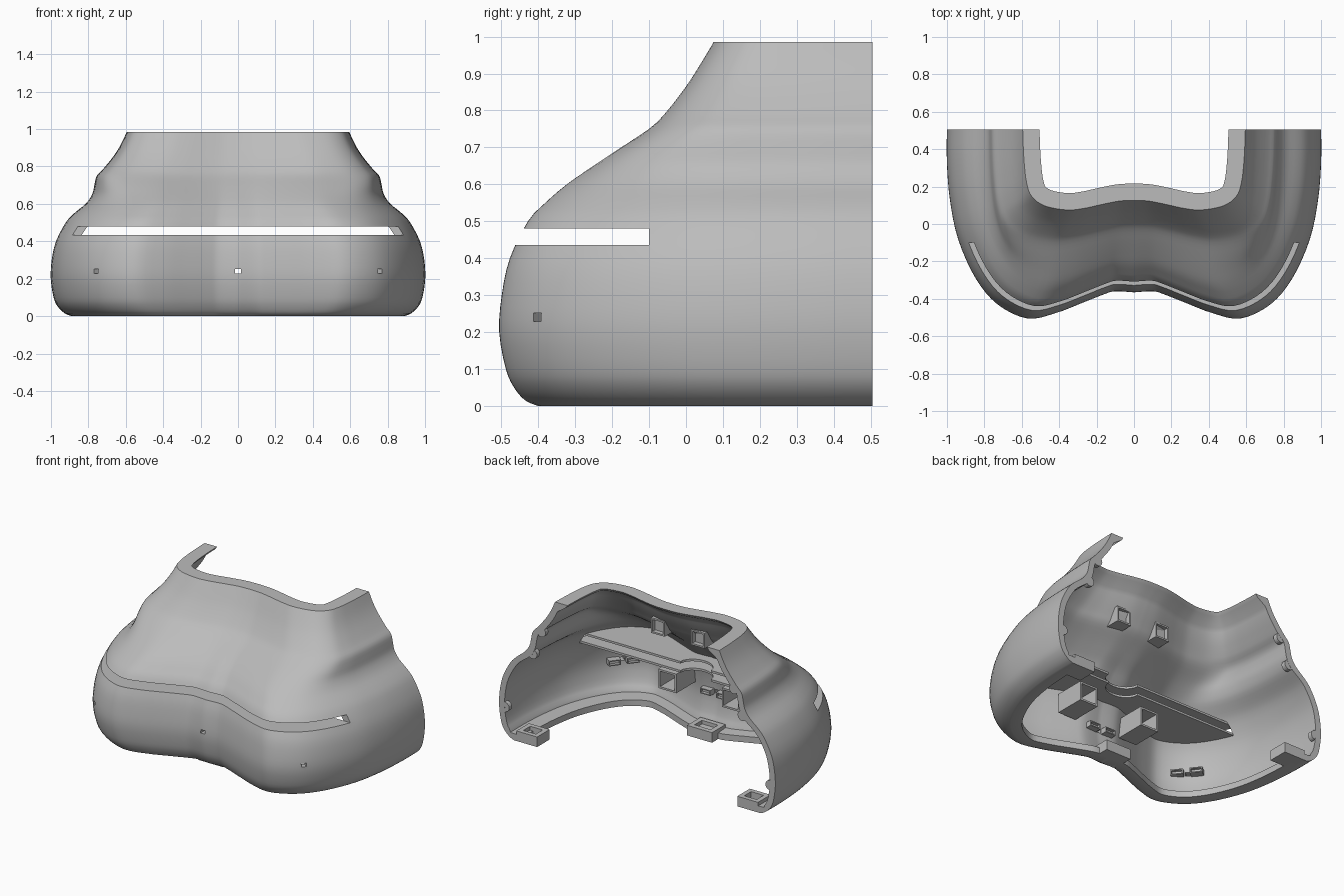
import bpy, bmesh, math
from mathutils import Vector, Matrix

cube = bpy.data.objects.get("Cube")
if cube:
    bpy.data.objects.remove(cube, do_unlink=True)

grey = bpy.data.materials.new("plain grey")
grey.use_nodes = True
grey.diffuse_color = (0.5, 0.5, 0.5, 1)
grey.node_tree.nodes["Principled BSDF"].inputs["Base Color"].default_value = (0.5, 0.5, 0.5, 1)


def spline(pts, steps):
    """Smooth curve through the given points."""
    pts = [Vector(p) for p in pts]
    out = []
    for i in range(len(pts) - 1):
        a, b, c, d = pts[max(i - 1, 0)], pts[i], pts[i + 1], pts[min(i + 2, len(pts) - 1)]
        for k in range(steps):
            t = k / steps
            out.append(0.5 * (2 * b + (c - a) * t + (2 * a - 5 * b + 4 * c - d) * t * t
                              + (3 * b - a - 3 * c + d) * t ** 3))
    return out + [pts[-1]]


# Half plans from the back edge to the middle of the front: share of width, share of depth
low_plan = spline([(1, 0), (1, .17), (.984, .37), (.94, .58), (.848, .785), (.73, .925), (.57, 1),
                   (.42, .972), (.27, .915), (.16, .872), (.1, .856), (0, .862)], 4)
top_plan = spline([(1, 0), (.995, .22), (.985, .44), (.965, .66), (.92, .83), (.8, .95), (.6, 1),
                   (.45, .98), (.3, .935), (.18, .9), (.1, .885), (0, .88)], 4)
# Height, half width, front y
rise = spline([(0, .89, -.4), (.015, .925, -.435), (.05, .962, -.465), (.1, .985, -.487),
               (.2, 1, -.505), (.3, .995, -.498), (.4, .972, -.476), (.5, .92, -.427),
               (.55, .875, -.38), (.6, .815, -.322), (.65, .78, -.25), (.7, .768, -.175),
               (.75, .755, -.1), (.79, .718, -.058), (.86, .662, -.003), (.92, .625, .036),
               (.985, .595, .075)], 3)
BACK = .505
THICK = .04
HALF = len(low_plan) - 1
COLS = 2 * HALF + 1


def outer(c, z):
    """Point of the outer surface at column c and height z."""
    z = min(max(z, 0), .985)
    for a, b in zip(rise, rise[1:]):
        if z <= b.x:
            break
    r = a.lerp(b, (z - a.x) / (b.x - a.x))
    f = min(max((z - .5) / .3, 0), 1)
    f = f * f * (3 - 2 * f)
    i = c if c <= HALF else 2 * HALF - c
    p = low_plan[i].lerp(top_plan[i], f)
    return Vector((r.y * p.x * (1 if c <= HALF else -1), BACK + (r.z - BACK) * p.y, z))


def inner(c, z, thick, slope=True):
    """Outer point moved level into the shell."""
    p = outer(c, z)
    along = outer(min(c + 1, COLS - 1), z) - outer(max(c - 1, 0), z)
    n = along.cross(outer(c, z + .02) - outer(c, z - .02)).normalized()
    flat = Vector((n.x, n.y, 0))
    d = min(thick / max(flat.length, .1), thick * 2.1) if slope else thick
    flat.normalize()
    if c in (0, COLS - 1):
        flat = Vector((math.copysign(1, p.x), 0, 0))
    elif flat.dot(p - Vector((0, .6, z))) < 0:
        flat = -flat
    q = p - flat * d
    q.y = min(q.y, BACK)
    return q


def make(name, bm):
    bmesh.ops.recalc_face_normals(bm, faces=bm.faces[:])
    me = bpy.data.meshes.new(name)
    bm.to_mesh(me)
    bm.free()
    me.materials.append(grey)
    ob = bpy.data.objects.new(name, me)
    bpy.context.collection.objects.link(ob)
    return ob


def box(name, centre, size, turn=0, pocket=None, rim=.02, depth=.05, lean=0):
    """Box, with an optional square pocket in one face and a sloped upper front."""
    bm = bmesh.new()
    bmesh.ops.create_cube(bm, size=1)
    bmesh.ops.scale(bm, vec=size, verts=bm.verts[:])
    for v in bm.verts:
        if v.co.y < 0 and v.co.z > 0:
            v.co.y += lean
    if pocket:
        way = Vector(pocket)
        bm.normal_update()
        face = max(bm.faces, key=lambda f: f.normal.dot(way))
        bmesh.ops.inset_individual(bm, faces=[face], thickness=rim)
        new = bmesh.ops.extrude_discrete_faces(bm, faces=[face])["faces"][0]
        bmesh.ops.translate(bm, vec=way * -depth, verts=new.verts[:])
    bmesh.ops.rotate(bm, matrix=Matrix.Rotation(turn, 3, 'Z'), verts=bm.verts[:])
    bmesh.ops.translate(bm, vec=centre, verts=bm.verts[:])
    return make(name, bm)


# Shell: outer wall, top flange, inner wall and floor lip as one closed section
heights = [r.x for r in rise]
wall = [z for z in reversed(heights) if .06 < z < .91]
bm = bmesh.new()
grid = []
for c in range(COLS):
    ring = [outer(c, z) for z in heights]
    ring += [inner(c, .985, .09, False), inner(c, .965, .085, False), inner(c, .925, THICK)]
    ring += [inner(c, z, THICK) for z in wall]
    lip = inner(c, 0, .065, False)
    ring += [inner(c, .045, THICK, False), lip + Vector((0, 0, .04)), lip]
    grid.append([bm.verts.new(p) for p in ring])
n = len(grid[0])
for a, b in zip(grid, grid[1:]):
    for k in range(n):
        bm.faces.new((a[k], a[(k + 1) % n], b[(k + 1) % n], b[k]))
bm.faces.new(grid[0])
bm.faces.new(grid[-1])
shell = make("shell", bm)

# Front slot and three small sensor holes
sensors = [(0, -.36, 0), (.755, -.4, math.radians(52)), (-.755, -.4, math.radians(-52))]
cutters = [box("slot_cutter", (0, -.6, .4575), (2.4, 1, .045))]
for x, y, turn in sensors:
    cutters.append(box("hole_cutter", (x, y, .24), (.03, .3, .022), turn))
for cutter in cutters:
    mod = shell.modifiers.new("cut", 'BOOLEAN')
    mod.operation = 'DIFFERENCE'
    mod.solver = 'EXACT'
    mod.object = cutter
    bpy.context.view_layer.objects.active = shell
    bpy.ops.object.modifier_apply(modifier=mod.name)
    bpy.data.objects.remove(cutter, do_unlink=True)
bpy.ops.object.select_all(action='DESELECT')
shell.select_set(True)
bpy.context.view_layer.objects.active = shell
bpy.ops.object.shade_smooth_by_angle(angle=math.radians(32))

# Two thin shelves holding the slot between them, notched in the middle
for name, z in (("lower_shelf", .421), ("upper_shelf", .48)):
    rim = [inner(c, z, .025) for c in range(COLS)]
    rim = [p for p in rim if p.y < -.1]
    pts = [Vector((rim[0].x + .01, -.1, z))] + rim + [Vector((rim[-1].x - .01, -.1, z))]
    for k in range(13):
        a = math.pi * (1 + k / 12)
        pts.append(Vector((.11 * math.cos(a), -.1 + .09 * math.sin(a), z)))
    bm = bmesh.new()
    face = bm.faces.new([bm.verts.new(p) for p in pts])
    top = bmesh.ops.extrude_face_region(bm, geom=[face])["geom"]
    bmesh.ops.translate(bm, vec=(0, 0, .014),
                        verts=[v for v in top if isinstance(v, bmesh.types.BMVert)])
    make(name, bm)

# Sensor clips either side of each hole
for x, y, turn in sensors:
    inward = Vector((-math.sin(turn), math.cos(turn), 0))
    along = Vector((math.cos(turn), math.sin(turn), 0))
    for s in (-1, 1):
        spot = Vector((x, y, .24)) + inward * .055 + along * s * .058
        box("sensor_clip", spot, (.075, .05, .035), turn, (0, 1, 0), .009, .02)

for s in (-1, 1):
    # Open sockets, upper and lower pairs
    box("upper_socket", (s * .145, .035, .78), (.1, .1, .1), 0, (0, 1, 0), .015, .03, .075)
    box("lower_socket", (s * .23, -.235, .32), (.13, .2, .125), 0, (0, 1, 0), .017, .16)
    # Rear floor tabs
    box("rear_tab", (s * .8, .44, .033), (.15, .13, .066), 0, (0, 0, 1), .042, .05)
    # Round lugs along the back edge
    for z in (.76, .6, .2):
        bm = bmesh.new()
        bmesh.ops.create_cone(bm, cap_ends=True, segments=20, radius1=.032, radius2=.032, depth=.03)
        bmesh.ops.rotate(bm, matrix=Matrix.Rotation(math.pi / 2, 3, 'X'), verts=bm.verts[:])
        edge = inner(0, z, THICK)
        bmesh.ops.translate(bm, vec=(s * edge.x, BACK - .016, z), verts=bm.verts[:])
        make("edge_lug", bm)

# Middle floor tab
box("front_tab", (0, -.21, .033), (.18, .14, .066), 0, (0, 0, 1), .045, .05)
